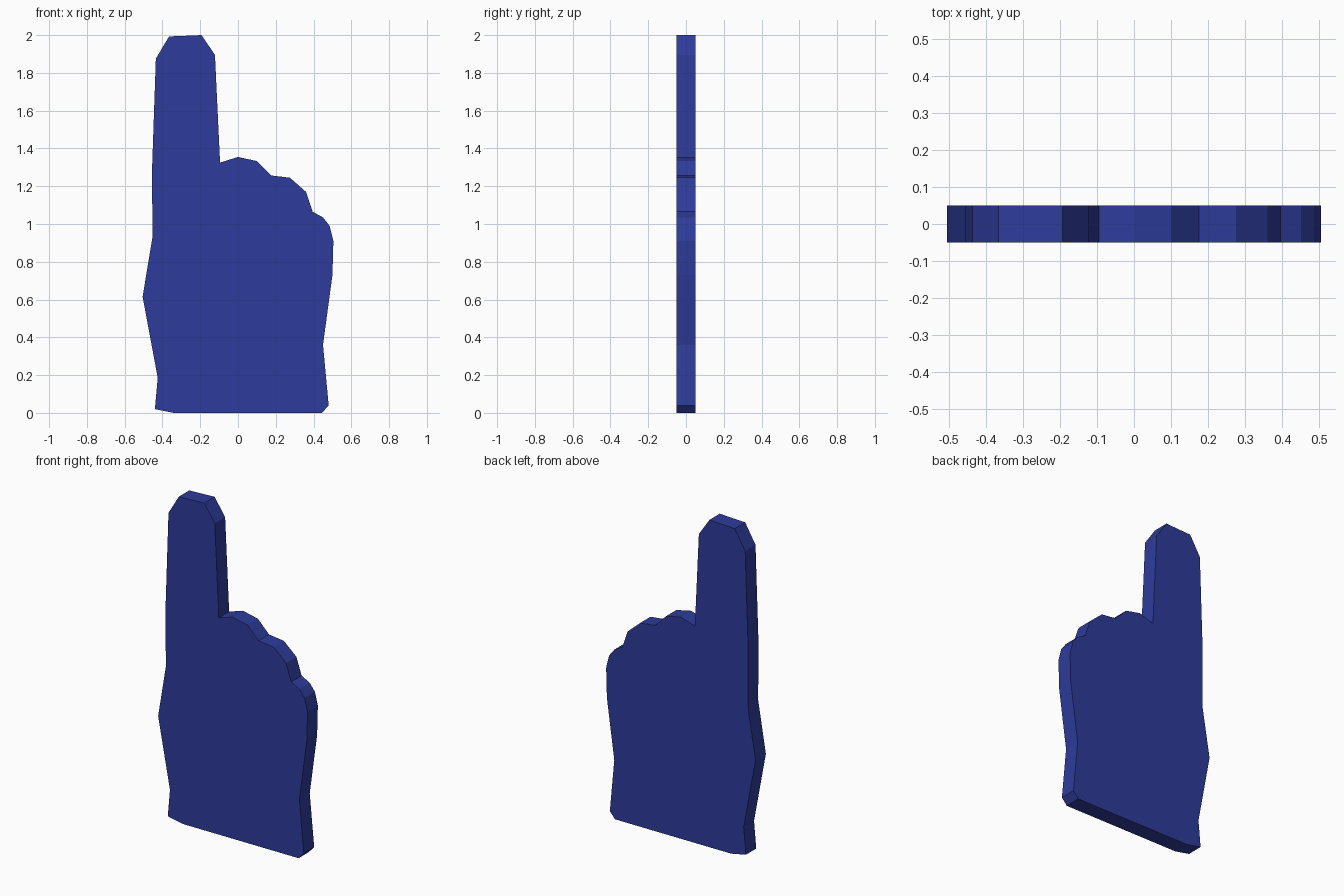
import bpy
import bmesh

if "Cube" in bpy.data.objects:
    bpy.data.objects.remove(bpy.data.objects["Cube"])

THICKNESS = 0.10

# Hand outline in the x-z plane, counter-clockwise seen from the front
wrist_and_palm_right = [(-0.44, 0.02), (-0.34, 0.0), (0.445, 0.0), (0.48, 0.04),
                        (0.45, 0.36), (0.50, 0.73)]
knuckles = [(0.505, 0.91), (0.485, 0.99), (0.45, 1.035), (0.395, 1.065),
            (0.36, 1.17), (0.275, 1.245), (0.175, 1.257), (0.10, 1.333),
            (0.0, 1.355), (-0.095, 1.325)]
pointing_finger = [(-0.122, 1.895), (-0.193, 2.0), (-0.365, 1.993), (-0.435, 1.875)]
palm_left = [(-0.455, 1.29), (-0.453, 0.93), (-0.505, 0.615), (-0.425, 0.185)]
outline = wrist_and_palm_right + knuckles + pointing_finger + palm_left

# Blue foam
foam = bpy.data.materials.new("blue foam")
foam.diffuse_color = (0.027, 0.045, 0.33, 1.0)
foam.use_nodes = True
foam.node_tree.nodes["Principled BSDF"].inputs["Base Color"].default_value = foam.diffuse_color

# Flat slab: front face extruded to the back
bm = bmesh.new()
front = bm.faces.new([bm.verts.new((x, -THICKNESS / 2, z)) for x, z in outline])
extruded = bmesh.ops.extrude_face_region(bm, geom=[front], use_keep_orig=True)
back_verts = [g for g in extruded["geom"] if isinstance(g, bmesh.types.BMVert)]
bmesh.ops.translate(bm, vec=(0, THICKNESS, 0), verts=back_verts)
bmesh.ops.recalc_face_normals(bm, faces=bm.faces)

mesh = bpy.data.meshes.new("pointing_hand")
bm.to_mesh(mesh)
bm.free()
mesh.materials.append(foam)
hand = bpy.data.objects.new("pointing_hand", mesh)
bpy.context.collection.objects.link(hand)
